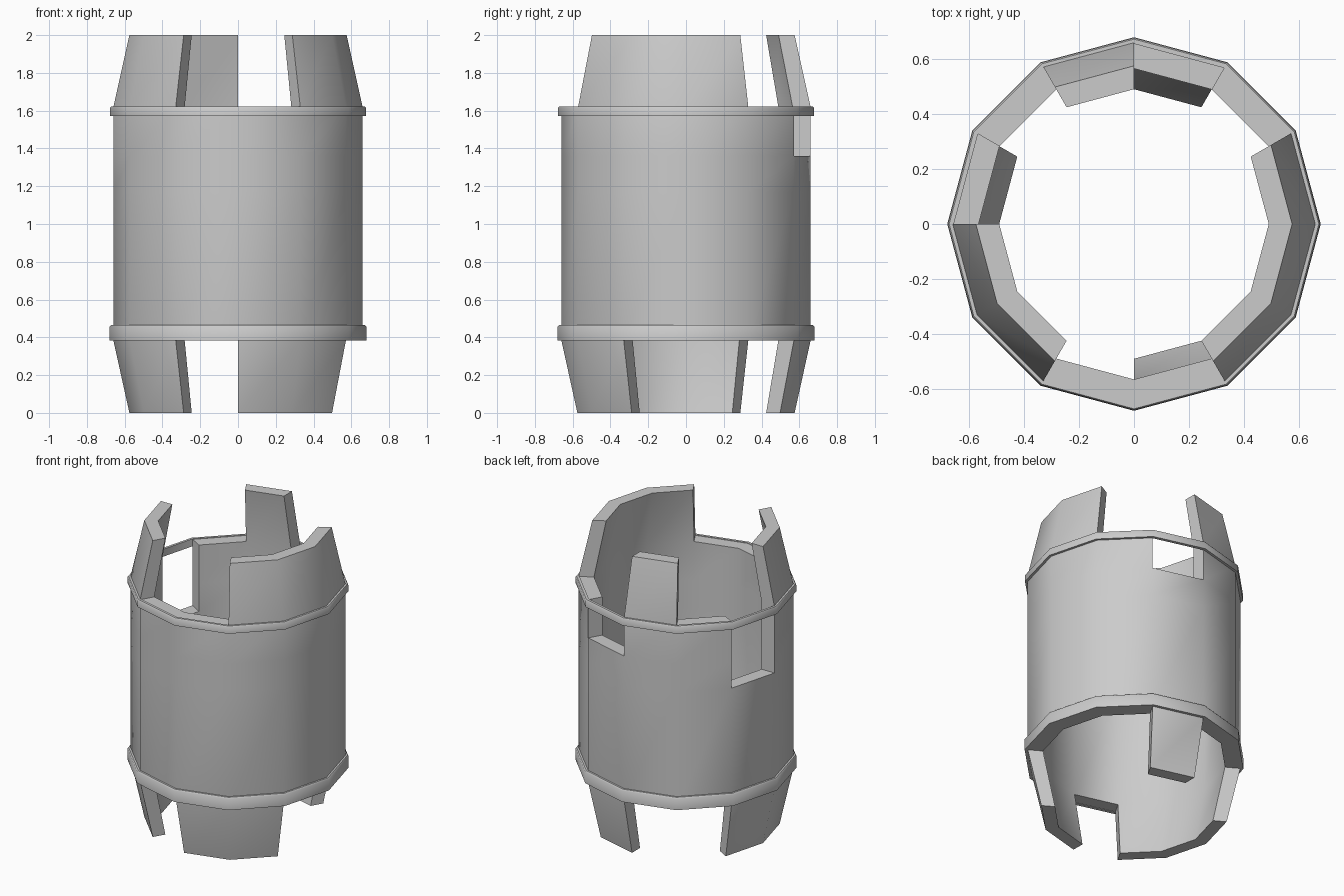
import bpy, bmesh, math

if "Cube" in bpy.data.objects:
    bpy.data.objects.remove(bpy.data.objects["Cube"])

SIDES = 12


def shell(name, rows, filled):
    """Twelve-sided hollow wall. rows: (z, outer r, inner r); filled(row, sector) says which cells are solid."""
    bm = bmesh.new()
    cache = {}

    def v(row, side, layer):
        side %= SIDES
        key = (row, side, layer)
        if key not in cache:
            a = math.tau * side / SIDES
            r = rows[row][1 + layer]
            cache[key] = bm.verts.new((r * math.cos(a), r * math.sin(a), rows[row][0]))
        return cache[key]

    def solid(row, s):
        return 0 <= row < len(rows) - 1 and filled(row, s % SIDES)

    for row in range(len(rows) - 1):
        for s in range(SIDES):
            if not solid(row, s):
                continue
            # outer and inner skins
            bm.faces.new((v(row, s, 0), v(row, s + 1, 0), v(row + 1, s + 1, 0), v(row + 1, s, 0)))
            bm.faces.new((v(row, s + 1, 1), v(row, s, 1), v(row + 1, s, 1), v(row + 1, s + 1, 1)))
            # bottom, top and side ends where the wall stops
            if not solid(row - 1, s):
                bm.faces.new((v(row, s, 1), v(row, s + 1, 1), v(row, s + 1, 0), v(row, s, 0)))
            if not solid(row + 1, s):
                bm.faces.new((v(row + 1, s, 0), v(row + 1, s + 1, 0), v(row + 1, s + 1, 1), v(row + 1, s, 1)))
            if not solid(row, s - 1):
                bm.faces.new((v(row, s, 1), v(row, s, 0), v(row + 1, s, 0), v(row + 1, s, 1)))
            if not solid(row, s + 1):
                bm.faces.new((v(row, s + 1, 0), v(row, s + 1, 1), v(row + 1, s + 1, 1), v(row + 1, s + 1, 0)))

    bmesh.ops.recalc_face_normals(bm, faces=bm.faces)
    mesh = bpy.data.meshes.new(name)
    bm.to_mesh(mesh)
    bm.free()
    obj = bpy.data.objects.new(name, mesh)
    bpy.context.collection.objects.link(obj)
    bpy.ops.object.select_all(action='DESELECT')
    obj.select_set(True)
    bpy.context.view_layer.objects.active = obj
    bpy.ops.object.shade_smooth_by_angle(angle=math.radians(40))
    return obj


# Broken barrel wall: missing staves per row, with two notches under the top hoop
full = set(range(SIDES))
present = [
    {2, 5, 6, 7, 9, 10},     # lower staves
    full,                    # middle
    full - {5},              # deep notch
    full - {5, 2},           # shallow notch
    {10, 11, 0, 3, 6, 7},    # upper staves
]
shell("barrel_wall",
      [(0, 0.575, 0.49), (0.385, 0.66, 0.565), (1.17, 0.66, 0.565),
       (1.36, 0.66, 0.565), (1.618, 0.66, 0.565), (2, 0.575, 0.49)],
      lambda row, s: s in present[row])

# Hoops around the wall
shell("lower_hoop", [(0.383, 0.679, 0.655), (0.457, 0.679, 0.655), (0.466, 0.672, 0.655)],
      lambda row, s: True)
shell("upper_hoop", [(1.572, 0.677, 0.655), (1.615, 0.677, 0.655), (1.622, 0.672, 0.655)],
      lambda row, s: True)
